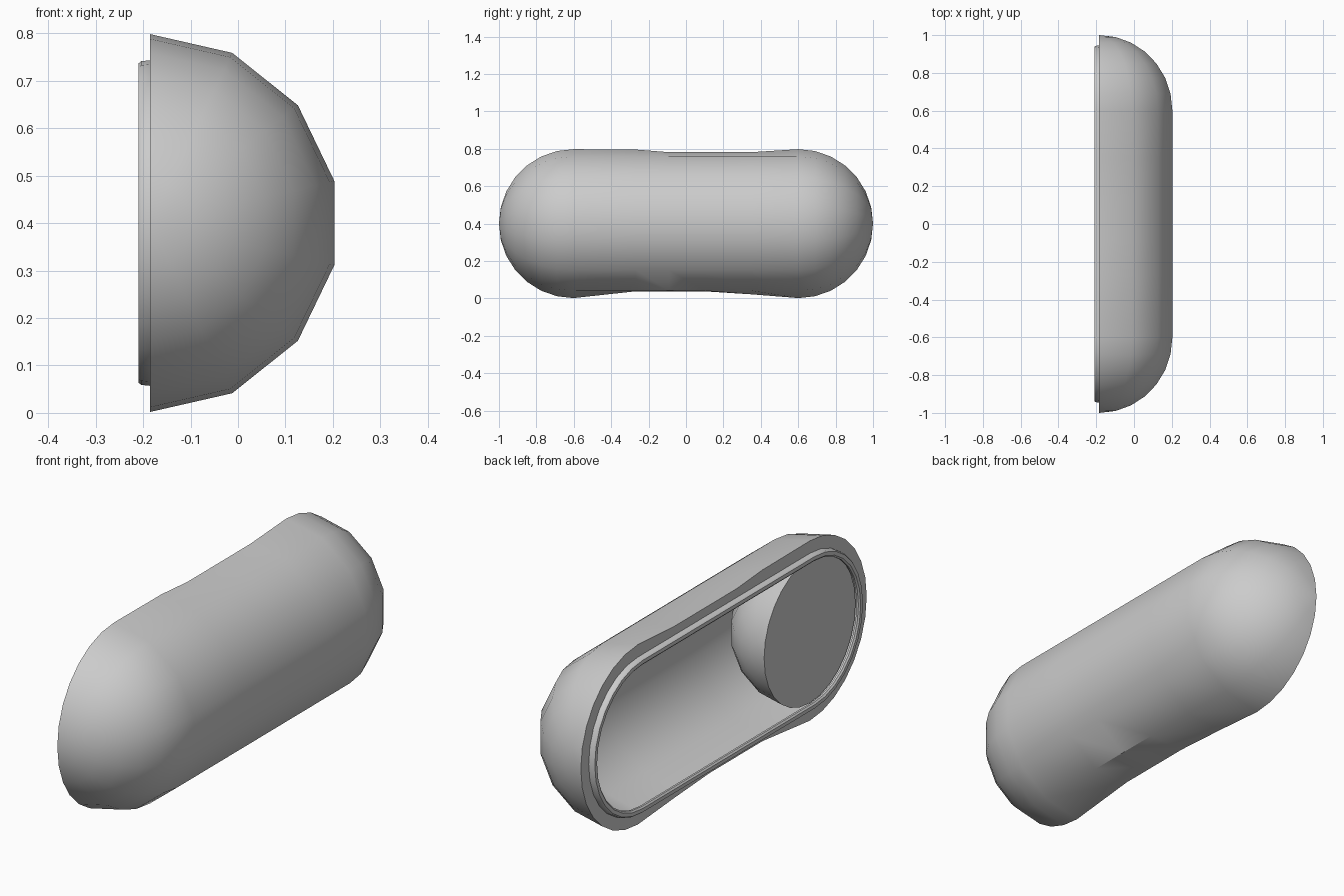
import bpy
import bmesh
import math
from mathutils import Vector

cube = bpy.data.objects.get("Cube")
if cube:
    bpy.data.objects.remove(cube, do_unlink=True)

SIDES = 7          # facets around the half round section
CAP_STEPS = 7      # rings in each rounded end
RIM_X = -0.185
MID_Z = 0.4

grey = bpy.data.materials.new("plain_grey")
grey.use_nodes = True
grey.diffuse_color = (0.6, 0.6, 0.6, 1)
grey.node_tree.nodes["Principled BSDF"].inputs["Base Color"].default_value = (0.6, 0.6, 0.6, 1)


def stations(radius, half, mids):
    """(y, ring radius) from one tip to the other, tips left out."""
    arc = [i * math.pi / 2 / CAP_STEPS for i in range(1, CAP_STEPS + 1)]
    start = [(-half - radius * math.cos(a), radius * math.sin(a)) for a in arc]
    end = [(-y, r) for y, r in reversed(start)]
    if half == 0:
        end = end[1:]
    return start + [(y, radius) for y in mids] + end


def half_capsule(bm, radius, half, mids, centre_y=0.0):
    """Half round lofted body; returns its open edge loop, tip to tip and back."""
    tips = [bm.verts.new((RIM_X, centre_y + s * (half + radius), MID_Z)) for s in (-1, 1)]
    rings = []
    for y, r in stations(radius, half, mids):
        angles = [i * math.pi / SIDES for i in range(SIDES + 1)]
        rings.append([bm.verts.new((RIM_X + r * math.sin(a), centre_y + y,
                                    MID_Z + r * math.cos(a))) for a in angles])
    for a, b in zip(rings, rings[1:]):
        for i in range(SIDES):
            bm.faces.new((a[i], a[i + 1], b[i + 1], b[i]))
    for tip, ring in ((tips[0], rings[0]), (tips[1], rings[-1])):
        for i in range(SIDES):
            bm.faces.new((tip, ring[i], ring[i + 1]))
    return [tips[0]] + [r[0] for r in rings] + [tips[1]] + [r[-1] for r in reversed(rings)]


def flat_loop(bm, radius, x, half, mids):
    """Stadium outline matching the open edge of a half capsule."""
    row = stations(radius, half, mids)
    pts = [(-half - radius, 0)] + row + [(half + radius, 0)] + [(y, -r) for y, r in reversed(row)]
    return [bm.verts.new((x, y, MID_Z + r)) for y, r in pts]


def bridge(bm, a, b):
    n = len(a)
    for i in range(n):
        j = (i + 1) % n
        bm.faces.new((a[i], a[j], b[j], b[i]))


def finish(bm, name):
    bmesh.ops.recalc_face_normals(bm, faces=bm.faces)
    mesh = bpy.data.meshes.new(name)
    bm.to_mesh(mesh)
    bm.free()
    mesh.materials.append(grey)
    obj = bpy.data.objects.new(name, mesh)
    bpy.context.collection.objects.link(obj)
    bpy.ops.object.select_all(action="DESELECT")
    obj.select_set(True)
    bpy.context.view_layer.objects.active = obj
    bpy.ops.object.shade_smooth_by_angle(angle=math.radians(35))
    return obj


# Hollow shell with a raised lip around the opening
HALF = 0.602
MIDS = (-0.27, -0.09, 0.1, 0.35)
bm = bmesh.new()
outer = half_capsule(bm, 0.398, HALF, MIDS)
loops = [outer]
for radius, x in ((0.343, RIM_X), (0.341, -0.204), (0.336, -0.21),
                  (0.320, -0.21), (0.313, -0.204), (0.313, -0.195)):
    loops.append(flat_loop(bm, radius, x, HALF, MIDS))
loops.append(half_capsule(bm, 0.335, HALF, MIDS))
for a, b in zip(loops, loops[1:]):
    bridge(bm, a, b)

# Slight waist along the outer rim
for v in outer:
    if abs(v.co.y) < 0.5:
        if v.co.z > MID_Z:
            v.co.z -= 0.016 if v.co.y > -0.2 else 0.002
        else:
            v.co.z += 0.036 if v.co.y < 0.2 else 0.02
finish(bm, "shell")

# Solid dome resting in one end of the shell, flat side outward
bm = bmesh.new()
bm.faces.new(half_capsule(bm, 0.32, 0, (), -HALF))
finish(bm, "dome")
